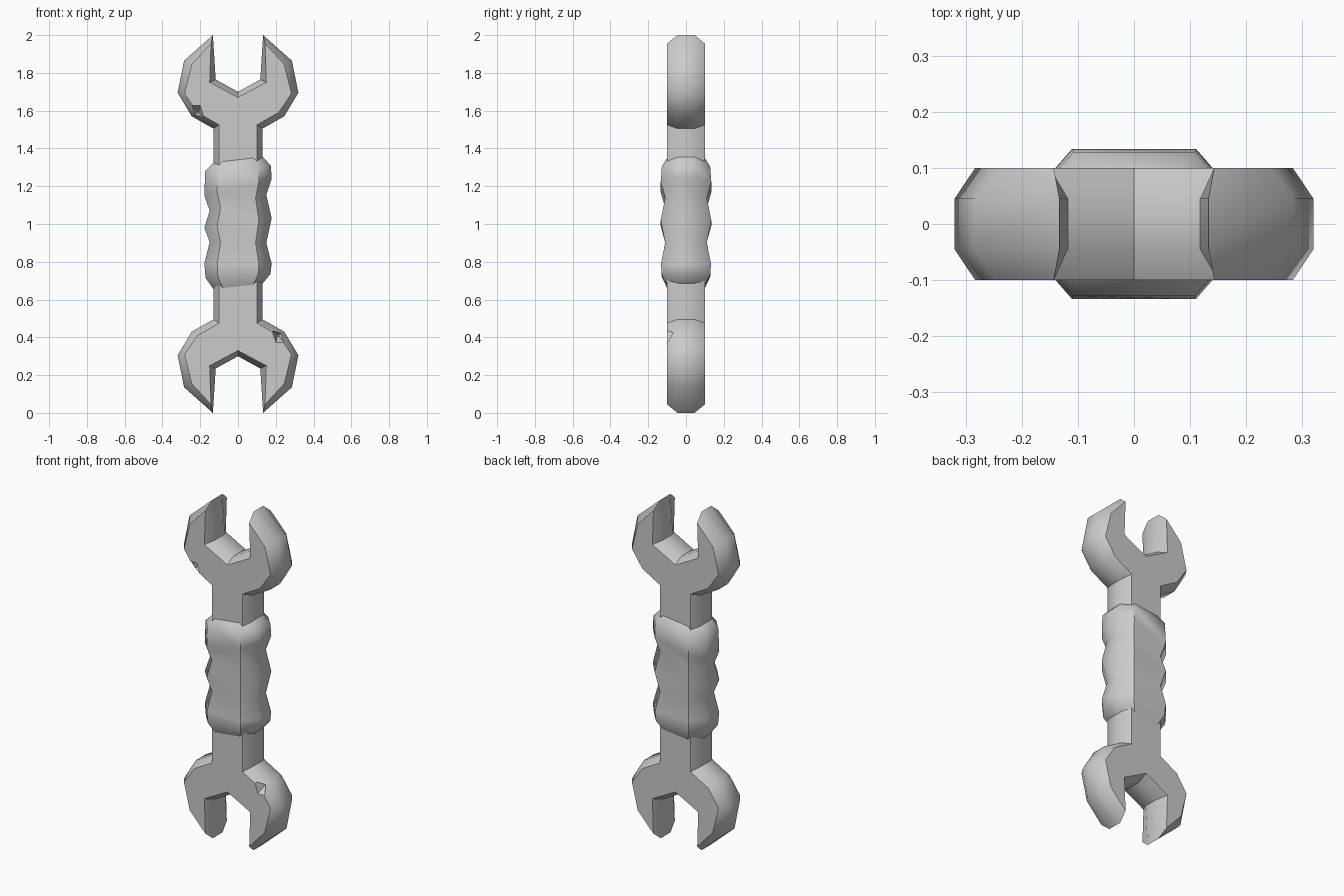
import bpy, bmesh, math

if "Cube" in bpy.data.objects:
    bpy.data.objects.remove(bpy.data.objects["Cube"])

def loft(name, rings, angle):
    """Skin a list of closed point rings and cap both ends."""
    bm = bmesh.new()
    loops = [[bm.verts.new(p) for p in r] for r in rings]
    n = len(loops[0])
    for a, b in zip(loops, loops[1:]):
        for i in range(n):
            j = (i + 1) % n
            bm.faces.new((a[i], a[j], b[j], b[i]))
    bm.faces.new(loops[0])
    bm.faces.new(loops[-1])
    bmesh.ops.recalc_face_normals(bm, faces=bm.faces)
    me = bpy.data.meshes.new(name)
    bm.to_mesh(me)
    bm.free()
    ob = bpy.data.objects.new(name, me)
    bpy.context.collection.objects.link(ob)
    if angle:
        bpy.ops.object.select_all(action='DESELECT')
        ob.select_set(True)
        bpy.context.view_layer.objects.active = ob
        bpy.ops.object.shade_smooth_by_angle(angle=math.radians(angle))
    return ob

def outline(quarter, y):
    """Mirror a quarter outline (from slot centre to shaft) in x and z."""
    right = quarter + [(x, 2 - z) for x, z in reversed(quarter)]
    left = [(-x, z) for x, z in reversed(right) if x > 0]
    return [(x, y, z) for x, z in right + left]

# Double-ended spanner body with chamfered rim
rim = [(0, 1.70), (.118, 1.765), (.133, 2.0), (.285, 1.865), (.32, 1.695),
       (.245, 1.57), (.13, 1.505)]
face = [(0, 1.67), (.15, 1.75), (.143, 1.955), (.245, 1.845), (.283, 1.69),
        (.215, 1.59), (.10, 1.525)]
body = loft("spanner_body", [outline(face, -.1), outline(rim, -.045),
                             outline(rim, .045), outline(face, .1)], 40)

# Small chipped dents on the front chamfer, one per head
for s in (1, -1):
    def pt(x, y, z):
        return (s * x, y, 1 + s * (z - 1))
    base = [(.165, .452), (.262, .445), (.255, .36), (.195, .36)]
    tip = [(.208, .412), (.216, .412), (.216, .404), (.208, .404)]
    chip = loft("chip_cutter", [[pt(x, -.125, z) for x, z in base],
                                [pt(x, -.045, z) for x, z in tip]], 0)
    chip.hide_render = True
    chip.hide_set(True)
    mod = body.modifiers.new("chip", 'BOOLEAN')
    mod.operation = 'DIFFERENCE'
    mod.solver = 'EXACT'
    mod.object = chip

# Wrapped grip: slanted octagonal rings (left z, right z, half width, half depth)
grip = [(1.325, 1.355, .13, .10), (1.28, 1.31, .174, .128),
        (1.15, 1.24, .178, .134), (1.07, 1.155, .15, .11),
        (.98, 1.03, .178, .134), (.905, .90, .15, .11),
        (.79, .79, .178, .132), (.715, .735, .172, .128),
        (.655, .685, .13, .10)]
octagon = [(1, .42), (.62, 1), (-.62, 1), (-1, .42),
           (-1, -.42), (-.62, -1), (.62, -1), (1, -.42)]
loft("grip", [[(u * hx, v * hy, (zl + zr) / 2 + u * (zr - zl) / 2)
               for u, v in octagon] for zl, zr, hx, hy in grip], 42)
